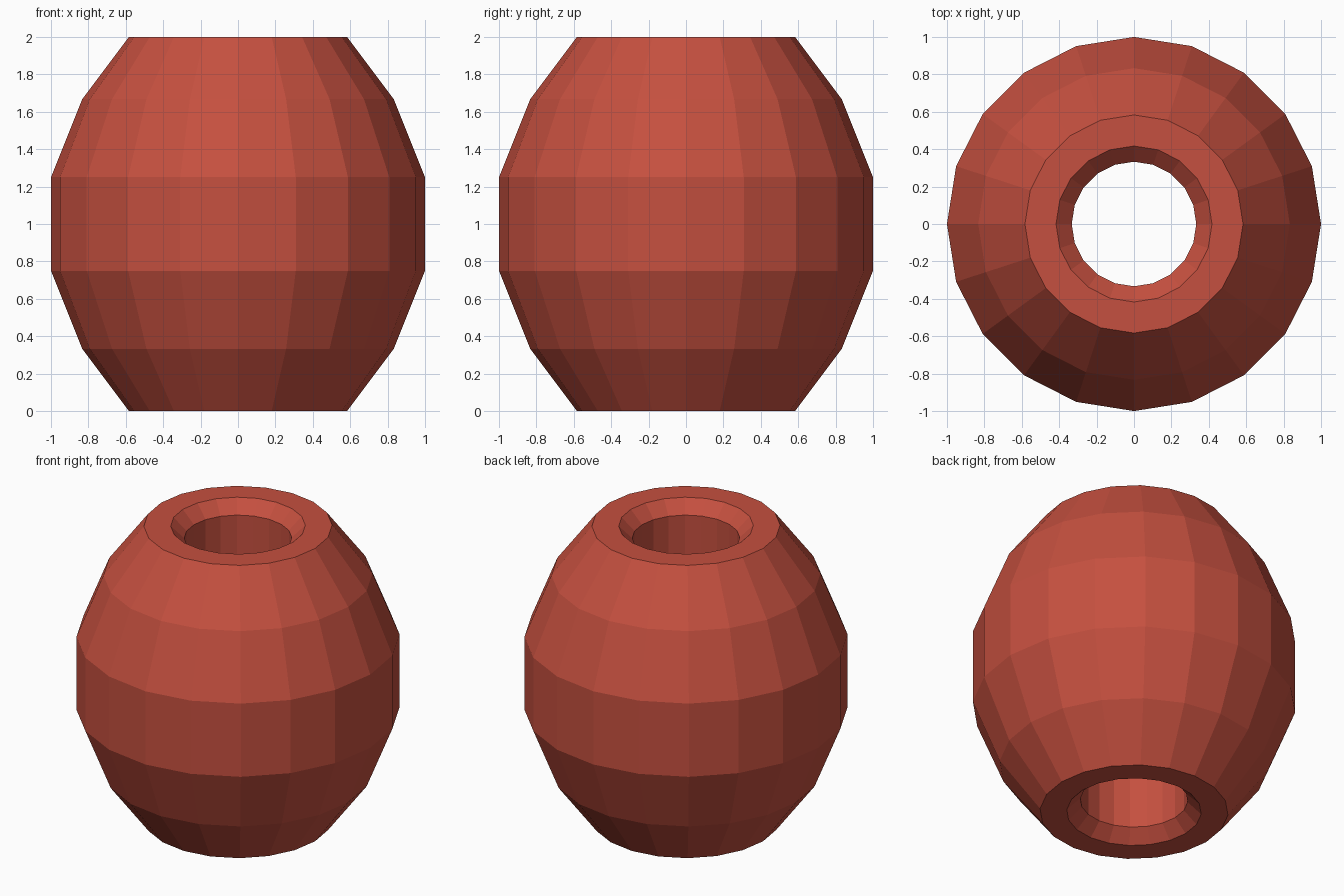
import bpy, bmesh
from math import cos, sin, tau

if "Cube" in bpy.data.objects:
    bpy.data.objects.remove(bpy.data.objects["Cube"])

SIDES = 20

# Upper half of the closed cross-section (radius, height), from bore to belly
upper = [(0.333, 1.917), (0.417, 2.0), (0.583, 2.0), (0.833, 1.667), (1.0, 1.25)]
# Mirror it about z = 1 for the lower half
profile = upper + [(r, 2.0 - z) for r, z in reversed(upper)]

# Lathe the cross-section around z
bm = bmesh.new()
rings = []
for i in range(SIDES):
    a = tau * i / SIDES
    rings.append([bm.verts.new((r * cos(a), r * sin(a), z)) for r, z in profile])
n = len(profile)
for i in range(SIDES):
    cur, nxt = rings[i], rings[(i + 1) % SIDES]
    for j in range(n):
        k = (j + 1) % n
        bm.faces.new((cur[j], cur[k], nxt[k], nxt[j]))
bmesh.ops.recalc_face_normals(bm, faces=bm.faces)

mesh = bpy.data.meshes.new("bead")
bm.to_mesh(mesh)
bm.free()
bead = bpy.data.objects.new("bead", mesh)
bpy.context.collection.objects.link(bead)

# Red finish
red = bpy.data.materials.new("red")
red.diffuse_color = (0.56, 0.08, 0.05, 1.0)
red.use_nodes = True
red.node_tree.nodes["Principled BSDF"].inputs["Base Color"].default_value = red.diffuse_color
mesh.materials.append(red)
